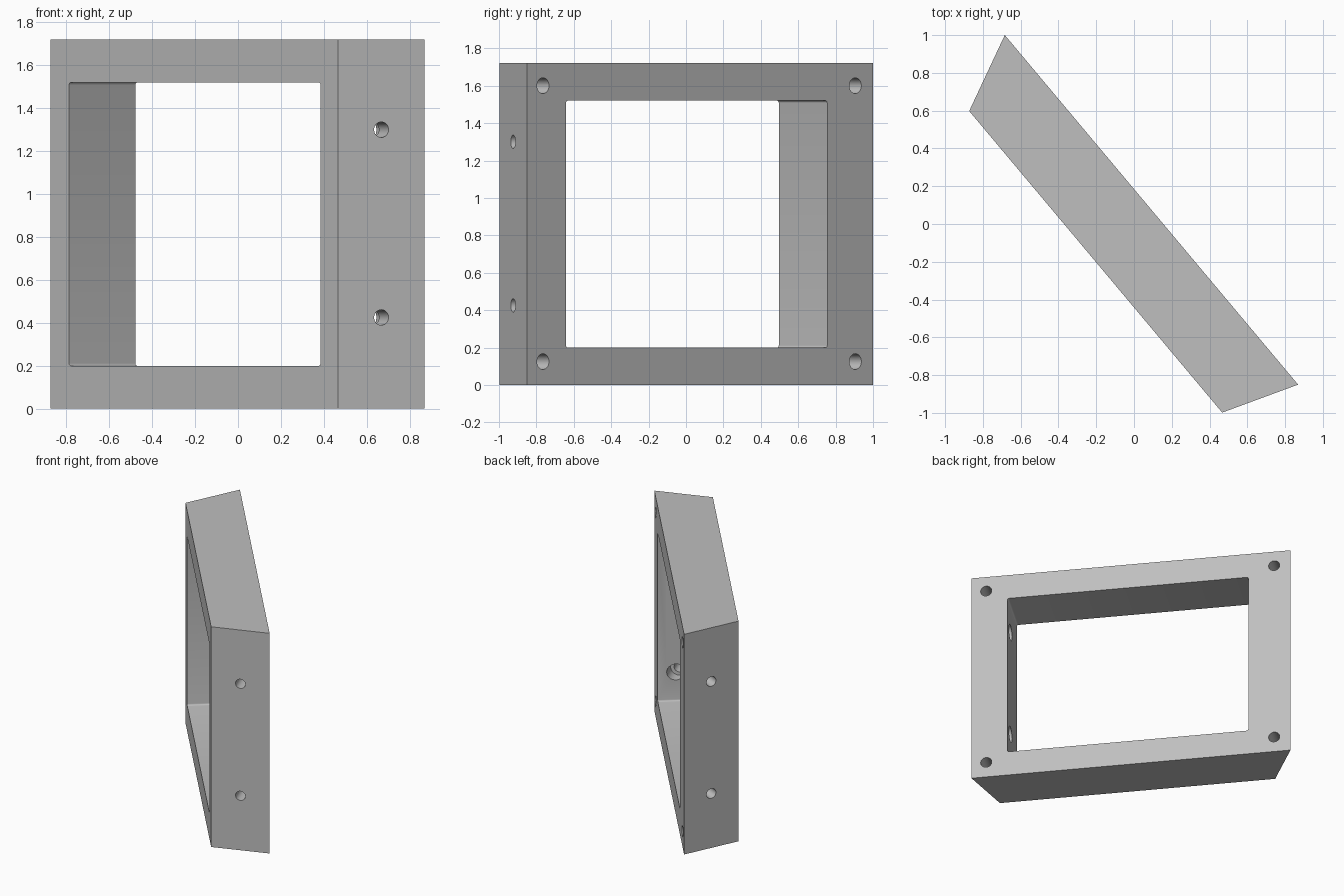
import bpy, bmesh, math
from mathutils import Matrix, Vector

cube = bpy.data.objects.get("Cube")
if cube:
    bpy.data.objects.remove(cube, do_unlink=True)

HEIGHT = 1.72
FRONT, BACK = -0.284, 0.119          # frame faces, across its thickness
SIDE_Z = (0.425, 1.30)               # heights of the end holes
CORNER_Z = (0.125, 1.60)             # heights of the back corner holes


def make_object(name, bm):
    bmesh.ops.recalc_face_normals(bm, faces=bm.faces)
    mesh = bpy.data.meshes.new(name)
    bm.to_mesh(mesh)
    bm.free()
    obj = bpy.data.objects.new(name, mesh)
    bpy.context.collection.objects.link(obj)
    return obj


def prism(name, outline, height):
    bm = bmesh.new()
    base = bm.faces.new([bm.verts.new((x, y, 0)) for x, y in outline])
    top = bmesh.ops.extrude_face_region(bm, geom=[base])["geom"]
    verts = [v for v in top if isinstance(v, bmesh.types.BMVert)]
    bmesh.ops.translate(bm, verts=verts, vec=(0, 0, height))
    return make_object(name, bm)


def drill(name, start, direction, radius, depth):
    """Cylinder cutter running from start along direction."""
    bm = bmesh.new()
    axis = Vector(direction).normalized()
    turn = axis.to_track_quat("Z", "Y").to_matrix().to_4x4()
    place = Matrix.Translation(Vector(start) + axis * depth / 2) @ turn
    bmesh.ops.create_cone(bm, cap_ends=True, segments=32, radius1=radius,
                          radius2=radius, depth=depth, matrix=place)
    return make_object(name, bm)


# Frame body with differently angled ends
a, b = Vector((-1.206, BACK)), Vector((-1.019, FRONT))
c, d = Vector((1.065, FRONT)), Vector((1.21, BACK))
frame = prism("mounting_frame", (a, b, c, d), HEIGHT)
cutters = []

# Rectangular opening with slightly rounded corners
bm = bmesh.new()
bmesh.ops.create_cube(bm, size=1, matrix=Matrix.Translation((0.0255, 0, 0.86))
                      @ Matrix.Diagonal((1.823, 2, 1.32, 1)))
along = [e for e in bm.edges if abs(e.verts[0].co.y - e.verts[1].co.y) > 1]
bmesh.ops.bevel(bm, geom=along, offset=0.012, segments=4, profile=0.5, affect="EDGES")
cutters.append(make_object("opening_cutter", bm))

# Blind holes in the back corners
for x in (-1.082, 1.098):
    for z in CORNER_Z:
        cutters.append(drill("corner_cutter", (x, BACK + 0.02, z), (0, -1, 0), 0.042, 0.17))

# End holes: blind at one end, through with an inner counterbore at the other
blind_in = Vector((a.y - b.y, b.x - a.x, 0)).normalized()
through_in = Vector((c.y - d.y, d.x - c.x, 0)).normalized()
for z in SIDE_Z:
    mid = ((a + b) / 2).to_3d() + Vector((0, 0, z))
    cutters.append(drill("blind_cutter", mid - blind_in * 0.02, blind_in, 0.038, 0.19))
    mid = ((c + d) / 2).to_3d() + Vector((0, 0, z))
    cutters.append(drill("through_cutter", mid - through_in * 0.02, through_in, 0.036, 0.4))
    cutters.append(drill("counterbore_cutter", mid + through_in * 0.13, through_in, 0.062, 0.2))

# Cut everything, then drop the cutters
for cutter in cutters:
    cutter.hide_render = True
    mod = frame.modifiers.new(cutter.name, "BOOLEAN")
    mod.operation, mod.solver, mod.object = "DIFFERENCE", "EXACT", cutter
result = bpy.data.meshes.new_from_object(
    frame.evaluated_get(bpy.context.evaluated_depsgraph_get()))
frame.modifiers.clear()
frame.data = result
for cutter in cutters:
    bpy.data.objects.remove(cutter, do_unlink=True)

# Turn the frame to its diagonal stance
result.transform(Matrix.Rotation(math.radians(-50), 4, "Z"))

# Plain grey finish
grey = bpy.data.materials.new("light_grey")
grey.use_nodes = True
colour = (0.52, 0.52, 0.52, 1)
grey.diffuse_color = colour
grey.node_tree.nodes["Principled BSDF"].inputs["Base Color"].default_value = colour
result.materials.clear()
result.materials.append(grey)

bpy.ops.object.select_all(action="DESELECT")
frame.select_set(True)
bpy.context.view_layer.objects.active = frame
bpy.ops.object.shade_smooth_by_angle(angle=math.radians(30))
